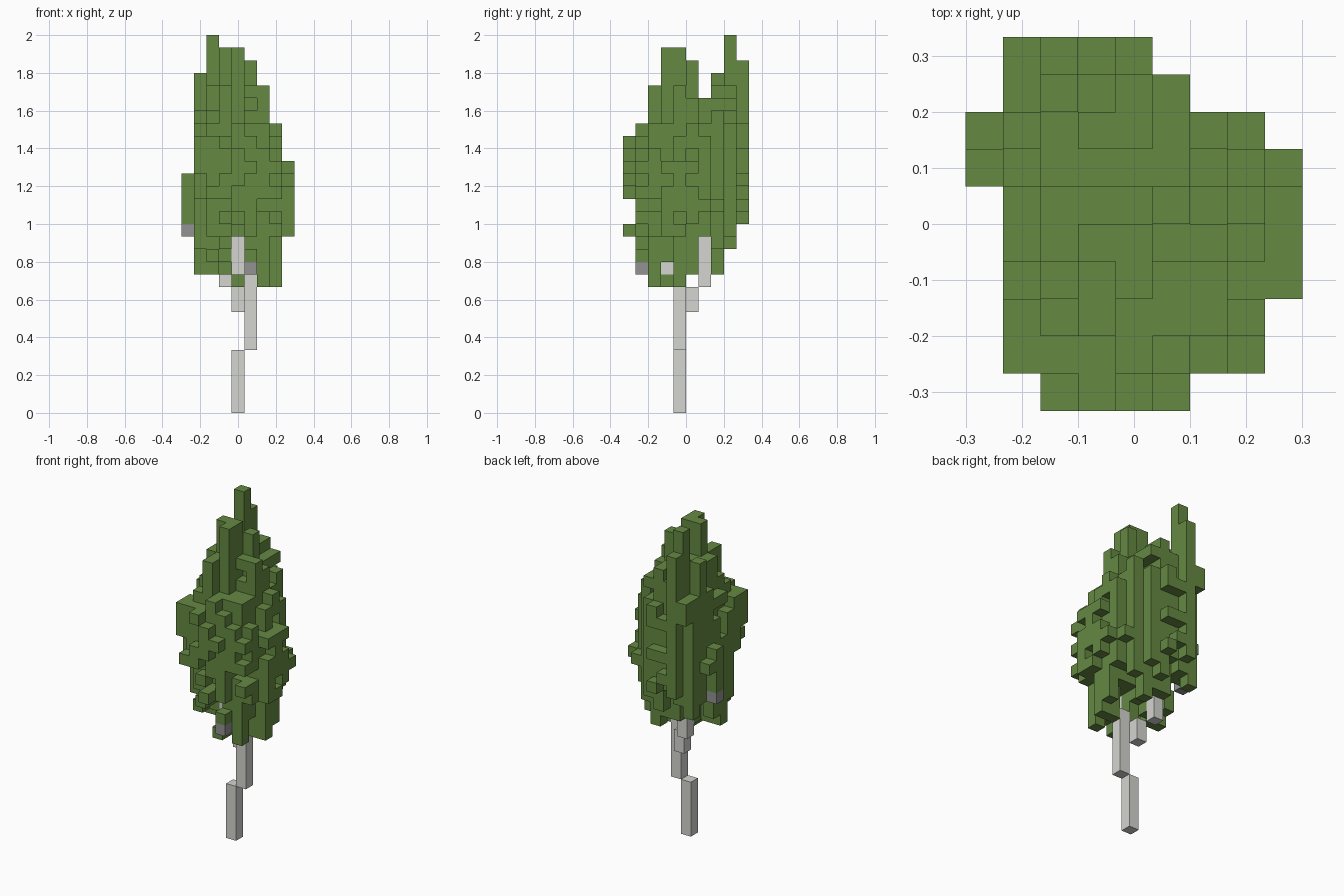
import bpy
import bmesh
import random
from mathutils import Vector

random.seed(11)
UNIT = 1 / 15          # edge of one block
COLS, ROWS, LAYERS = 9, 10, 30

if "Cube" in bpy.data.objects:
    bpy.data.objects.remove(bpy.data.objects["Cube"], do_unlink=True)


def material(name, rgb):
    mat = bpy.data.materials.new(name)
    mat.use_nodes = True
    mat.diffuse_color = (*rgb, 1)
    mat.node_tree.nodes["Principled BSDF"].inputs["Base Color"].default_value = (*rgb, 1)
    return mat


leaf_green = material("leaf green", (0.13, 0.25, 0.055))
bark_pale = material("pale bark", (0.66, 0.66, 0.63))
bark_dark = material("dark bark", (0.29, 0.29, 0.29))


def column(i, j, low, high):
    """Blocks of one upright column."""
    return {(i, j, k) for k in range(low, high)}


def build_blocks(name, cells, mat):
    """Mesh of the outer faces of a set of blocks."""
    bm = bmesh.new()
    for cell in sorted(cells):
        corner = Vector(cell)
        for axis in range(3):
            u, v = (axis + 1) % 3, (axis + 2) % 3
            for side in (0, 1):
                near = list(cell)
                near[axis] += 2 * side - 1
                if tuple(near) in cells:
                    continue
                quad = []
                for du, dv in ((0, 0), (1, 0), (1, 1), (0, 1)):
                    p = corner.copy()
                    p[axis] += side
                    p[u] += du
                    p[v] += dv
                    quad.append(bm.verts.new((p - Vector((COLS / 2, ROWS / 2, 0))) * UNIT))
                bm.faces.new(quad if side else quad[::-1])
    bmesh.ops.remove_doubles(bm, verts=bm.verts, dist=UNIT / 100)
    mesh = bpy.data.meshes.new(name)
    bm.to_mesh(mesh)
    bm.free()
    mesh.materials.append(mat)
    obj = bpy.data.objects.new(name, mesh)
    bpy.context.collection.objects.link(obj)


# Trunk, branches and dark bark stubs
wood = {
    "lower_trunk": (column(4, 4, 0, 5), bark_pale),
    "upper_trunk": (column(5, 4, 5, 11), bark_pale),
    "back_branch_stub": (column(4, 5, 8, 10), bark_pale),
    "back_branch": (column(3, 6, 10, 14), bark_pale),
    "front_branch": (column(4, 3, 11, 14), bark_pale),
    "front_twig": (column(5, 1, 11, 12), bark_dark),
    "side_twig": (column(0, 6, 14, 15), bark_dark),
}
wood_cells = set()
for name, (cells, mat) in wood.items():
    build_blocks(name, cells, mat)
    wood_cells |= cells

# Crown outline: layer spans by column and by row, row spans by column
front = [(15, 19), (11, 27), (11, 30), (11, 29), (10, 29), (11, 28), (10, 26), (10, 23), (14, 20)]
side = [(17, 22), (12, 23), (10, 26), (10, 29), (10, 29), (11, 28), (14, 25), (11, 27), (13, 30), (15, 28)]
plan = [(6, 8), (1, 10), (0, 10), (0, 10), (0, 10), (0, 9), (1, 8), (1, 7), (3, 6)]
CROWN_TOP = 26


def in_outline(i, j, k):
    open_view = (j == 3 and k == 11 and i > 3) or (i == 4 and j < 3 and 10 < k < 14)
    return (front[i][0] <= k < front[i][1] and side[j][0] <= k < side[j][1]
            and plan[i][0] <= j < plan[i][1] and not open_view)


outline = {(i, j, k) for i in range(COLS) for j in range(ROWS)
           for k in range(LAYERS) if in_outline(i, j, k)}

# Rounded, ragged crown body
hang = {(i, j): random.choice((0, 1, 2, 3)) for i in range(COLS) for j in range(ROWS)}
rise = {key: random.uniform(-0.1, 0.1) for key in hang}
crown = set()
for k in range(CROWN_TOP):
    layer = [c for c in outline if c[2] == k]
    if not layer:
        continue
    xs, ys = [c[0] for c in layer], [c[1] for c in layer]
    cx, cy = (min(xs) + max(xs)) / 2, (min(ys) + max(ys)) / 2
    hx, hy = (max(xs) - min(xs) + 1) / 2, (max(ys) - min(ys) + 1) / 2
    taper = 0.11 * max(0, k - 21)
    for i, j, _ in sorted(layer):
        reach = ((i - cx) / hx) ** 2 + ((j - cy) / hy) ** 2
        limit = 0.93 + rise[i, j] + random.uniform(-0.3, 0.2) - taper
        if reach < limit and k >= 10 + hang[i, j]:
            crown.add((i, j, k))

# Pointed shoots on top, side tufts and hanging tufts below
for shoot in ((2, 8, 14, 30), (2, 9, 16, 28), (1, 7, 14, 27), (1, 8, 13, 24), (1, 9, 22, 24),
              (3, 4, 20, 29), (4, 4, 20, 29), (4, 3, 20, 29), (5, 5, 22, 28),
              (6, 4, 22, 26), (3, 2, 22, 26), (7, 5, 21, 23), (4, 0, 14, 15),
              (1, 1, 19, 22), (1, 2, 17, 22), (2, 1, 17, 22),
              (7, 1, 15, 16), (7, 1, 19, 20), (7, 7, 16, 17), (8, 6, 16, 17),
              (6, 2, 10, 15), (7, 4, 10, 16), (1, 4, 11, 16), (4, 2, 10, 11)):
    crown |= column(*shoot)

# Fill gaps in the outline seen along each axis
for a, b in ((0, 2), (1, 2), (0, 1)):
    hidden = 3 - a - b
    middle = (4.4, 4.4, 17)[hidden]
    for key in sorted({(c[a], c[b]) for c in outline}):
        if not any((c[a], c[b]) == key for c in crown | wood_cells):
            line = [c for c in sorted(outline) if (c[a], c[b]) == key]
            crown.add(min(line, key=lambda c: abs(c[hidden] - middle)))

build_blocks("leafy_crown", crown - wood_cells, leaf_green)
